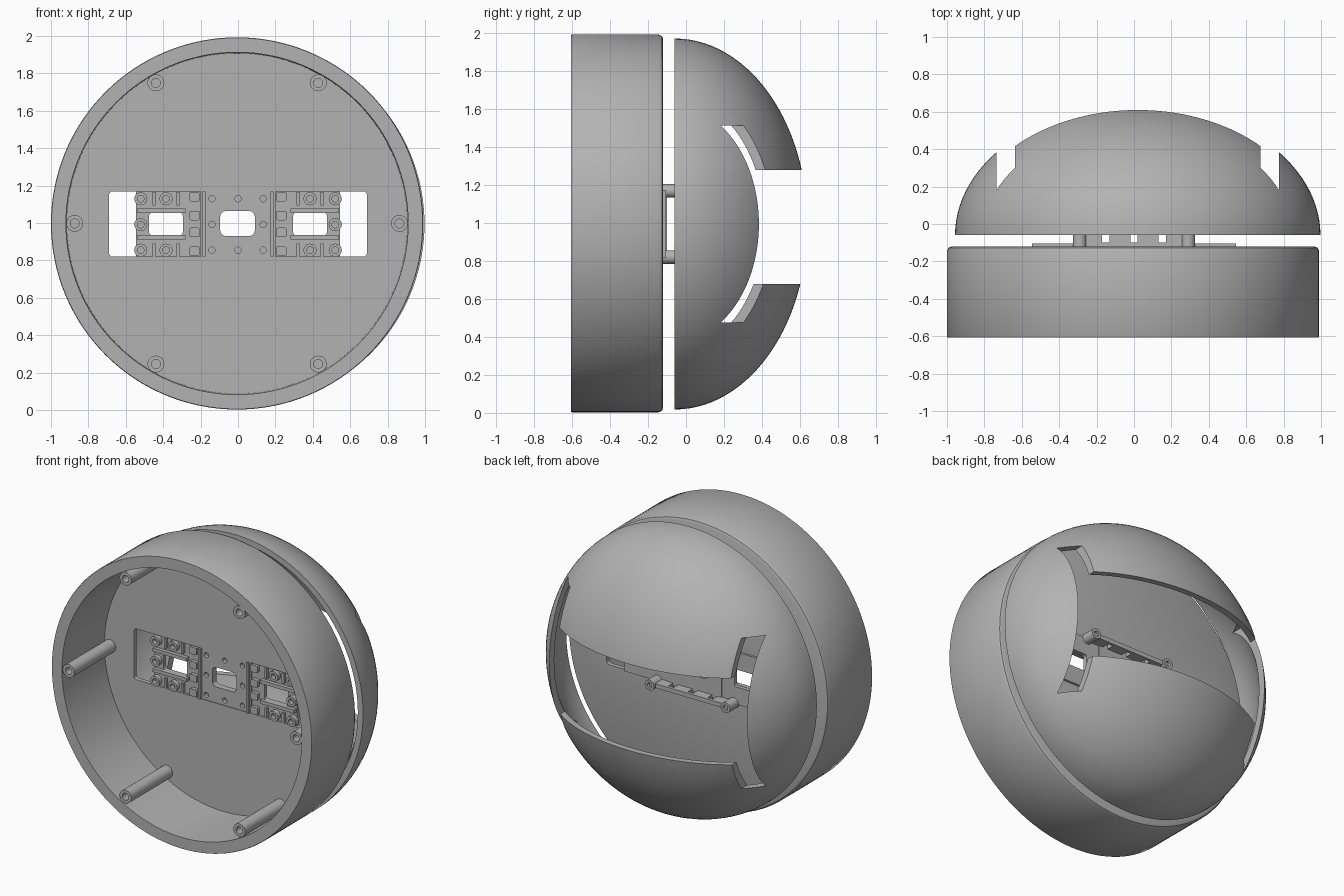
import bpy, bmesh, math
from mathutils import Vector, Matrix

if "Cube" in bpy.data.objects:
    bpy.data.objects.remove(bpy.data.objects["Cube"], do_unlink=True)

grey = bpy.data.materials.new("plain_grey")
grey.use_nodes = True
grey.diffuse_color = (0.45, 0.45, 0.45, 1)
grey.node_tree.nodes["Principled BSDF"].inputs["Base Color"].default_value = grey.diffuse_color

CX, CZ = -0.005, 0.998      # housing axis, parallel to y


def finish(name, bm):
    bmesh.ops.recalc_face_normals(bm, faces=bm.faces)
    mesh = bpy.data.meshes.new(name)
    bm.to_mesh(mesh)
    bm.free()
    mesh.materials.append(grey)
    obj = bpy.data.objects.new(name, mesh)
    bpy.context.collection.objects.link(obj)
    return obj


def lathe(name, profile, x, z, steps):
    """Spin a closed (radius, y) profile about an axis parallel to y."""
    bm = bmesh.new()
    verts = [bm.verts.new((x + r, y, z)) for r, y in profile]
    edges = [bm.edges.new((a, b)) for a, b in zip(verts, verts[1:] + verts[:1])]
    bmesh.ops.spin(bm, geom=verts + edges, cent=(x, 0, z), axis=(0, 1, 0),
                   angle=math.tau, steps=steps, use_merge=False)
    bmesh.ops.remove_doubles(bm, verts=bm.verts, dist=1e-5)
    bmesh.ops.dissolve_degenerate(bm, edges=bm.edges, dist=1e-6)
    return finish(name, bm)


def tube(name, x, z, outer, inner, y0, y1, steps=24):
    return lathe(name, [(outer, y0), (outer, y1), (inner, y1), (inner, y0)], x, z, steps)


def box(name, x, y, z, bevel=0):
    """Box from three (low, high) ranges."""
    bm = bmesh.new()
    lo, hi = Vector((x[0], y[0], z[0])), Vector((x[1], y[1], z[1]))
    size = Matrix.Diagonal((hi - lo).to_4d())
    bmesh.ops.create_cube(bm, size=1, matrix=Matrix.Translation((lo + hi) / 2) @ size)
    if bevel:       # round only the corners running along y
        along = [e for e in bm.edges if abs(e.verts[0].co.y - e.verts[1].co.y) > 1e-4]
        bmesh.ops.bevel(bm, geom=along, offset=bevel, segments=3, profile=0.5, affect='EDGES')
    return finish(name, bm)


def pin(x, z, radius, y0, y1):
    bm = bmesh.new()
    turn = Matrix.Translation((x, (y0 + y1) / 2, z)) @ Matrix.Rotation(math.pi / 2, 4, 'X')
    bmesh.ops.create_cone(bm, cap_ends=True, segments=16, radius1=radius, radius2=radius,
                          depth=y1 - y0, matrix=turn)
    return finish("hole_cutter", bm)


def cut(obj, cutters):
    for c in cutters:
        c.hide_render = True
        mod = obj.modifiers.new("cut", 'BOOLEAN')
        mod.operation, mod.solver, mod.object = 'DIFFERENCE', 'EXACT', c
    bpy.context.view_layer.update()
    mesh = bpy.data.meshes.new_from_object(
        obj.evaluated_get(bpy.context.evaluated_depsgraph_get()))
    obj.modifiers.clear()
    obj.data = mesh
    for c in cutters:
        bpy.data.objects.remove(c, do_unlink=True)


# Open-fronted cylindrical housing with a floor at its back
housing = lathe("housing", [(0, -0.15), (0.91, -0.15), (0.915, -0.606), (0.992, -0.606),
                            (0.995, -0.6), (0.995, -0.145), (0.987, -0.127), (0.97, -0.12),
                            (0, -0.12)], CX, CZ, 128)
cut(housing, [box("slot_cutter", (-0.69, 0.69), (-0.3, 0), (0.82, 1.17), 0.02)])

# Six screw posts around the inner wall
for i in range(6):
    a = i * math.pi / 3
    tube("screw_post_%d" % (i + 1), CX + 0.868 * math.cos(a), CZ + 0.868 * math.sin(a),
         0.045, 0.024, -0.6, -0.14)

# Flattened dome shell, split by a wide band and two cross slots
DX, DZ, RIM = 0.02, 0.995, -0.06


def arc(radius, height, n=28):
    return [(radius * math.cos(math.pi / 2 * i / n), RIM + height * math.sin(math.pi / 2 * i / n))
            for i in range(n + 1)]


dome = lathe("dome_shell", arc(0.977, 0.70) + arc(0.937, 0.66)[::-1], DX, DZ, 128)
cutters = [box("band_cutter", (DX - 0.70, DX + 0.70), (-0.03, 1), (0.68, 1.28))]
for side in (-1, 1):
    xs = sorted((DX + side * 0.655, DX + side * 0.755))
    cutters.append(box("cross_slot_cutter", xs, (-0.03, 1), (0.475, 1.515)))
cut(dome, cutters)

# Central bracket plate with windows and screw holes
bracket = box("bracket_plate", (-0.2, 0.2), (-0.145, -0.1), (0.815, 1.18))
holes = [box("window_cutter", (-0.095, 0.09), (-0.3, 0.1), (0.93, 1.065), 0.03)]
holes += [pin(x, z, 0.017, -0.2, -0.12) for x in (-0.14, 0, 0.135) for z in (0.855, CZ - 0.005, 1.13)
          if not (x == 0 and 0.9 < z < 1.1)]
cut(bracket, holes)

# Side modules: plate, rails, bosses, step and interlocking tabs
for side, word in ((-1, "right"), (1, "left")):
    def span(a, b):
        return sorted((side * a, side * b))
    plate = box(word + "_module_plate", span(0.2, 0.545), (-0.135, -0.105), (0.815, 1.175))
    cut(plate, [box("window_cutter", span(0.295, 0.475), (-0.3, 0.1), (0.935, 1.055), 0.015)])
    for z in (0.925, 1.065):
        box(word + "_module_rail", span(0.28, 0.54), (-0.16, -0.13), (z - 0.012, z + 0.012))
    box(word + "_step", span(0.175, 0.19), (-0.165, -0.13), (0.82, 1.17))
    for z in (0.85, 0.95, 1.04, 1.14):
        box(word + "_tab", span(0.205, 0.26), (-0.16, -0.13), (z - 0.025, z + 0.025), 0.01)
    for x, z in ((0.52, 1.13), (0.385, 1.13), (0.52, 0.992), (0.52, 0.855), (0.385, 0.855)):
        tube(word + "_boss", side * x, z, 0.035, 0.018, -0.165, -0.13, 20)
    # Ribs between the bosses
    for x in (0.32, 0.45):
        for z in (0.855, 1.13):
            box(word + "_rib", span(x - 0.008, x + 0.008), (-0.155, -0.13), (z - 0.035, z + 0.035))

# Rear bars with end knobs, standing off the back of the floor
for z, word in ((0.82, "lower"), (1.17, "upper")):
    bar = box(word + "_rear_bar", (-0.3, 0.3), (-0.12, -0.03), (z - 0.015, z + 0.015))
    cut(bar, [box("notch_cutter", (x - 0.02, x + 0.02), (-0.11, -0.05), (z - 0.1, z + 0.1))
              for x in (-0.15, 0, 0.15)])
    for x in (-0.29, 0.29):
        tube(word + "_rear_knob", x, z, 0.036, 0.018, -0.125, -0.015, 20)

# Smooth round surfaces, crisp edges
bpy.ops.object.select_all(action='DESELECT')
for obj in bpy.context.collection.objects:
    if obj.type == 'MESH' and grey.name in obj.data.materials:
        obj.select_set(True)
        bpy.context.view_layer.objects.active = obj
bpy.ops.object.shade_smooth_by_angle(angle=math.radians(30))
